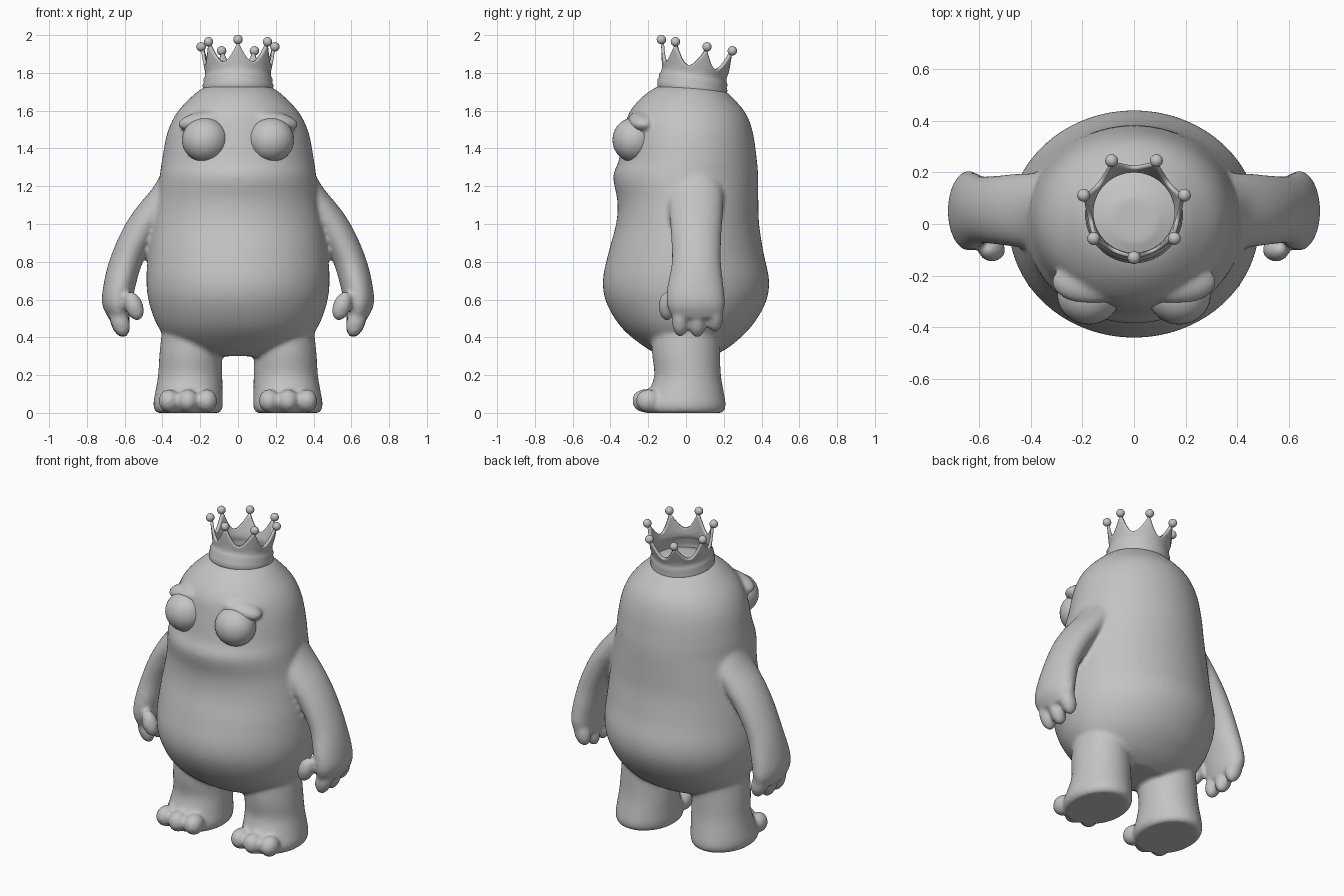
import bpy, bmesh, math
from mathutils import Matrix, Vector

if "Cube" in bpy.data.objects:
    bpy.data.objects.remove(bpy.data.objects["Cube"], do_unlink=True)

grey = bpy.data.materials.new("plain_grey")
grey.use_nodes = True
grey.diffuse_color = (0.55, 0.55, 0.55, 1)
grey.node_tree.nodes["Principled BSDF"].inputs["Base Color"].default_value = (0.55, 0.55, 0.55, 1)


def make(name, bm):
    bmesh.ops.recalc_face_normals(bm, faces=bm.faces)
    for f in bm.faces:
        f.smooth = True
    me = bpy.data.meshes.new(name)
    bm.to_mesh(me)
    bm.free()
    me.materials.append(grey)
    ob = bpy.data.objects.new(name, me)
    bpy.context.collection.objects.link(ob)
    return ob


def catmull(a, b, c, d, t):
    return 0.5 * (2 * b + (c - a) * t + (2 * a - 5 * b + 4 * c - d) * t * t
                  + (3 * b - a - 3 * c + d) * t ** 3)


def loft(bm, rows, n=48, steps=4):
    """Smooth closed stack of ellipses; row = z, centre x, radius x, front y, back y."""
    pts = []
    last = len(rows) - 1
    for i in range(last):
        near = [rows[max(0, min(last, i + k))] for k in (-1, 0, 1, 2)]
        for s in range(steps):
            pts.append([catmull(*v, s / steps) for v in zip(*near)])
    pts.append(rows[-1])
    rings = []
    for z, cx, rx, y0, y1 in pts:
        angles = [2 * math.pi * k / n for k in range(n)]
        rings.append([bm.verts.new((cx + rx * math.cos(a),
                                    (y0 + y1) / 2 + (y1 - y0) / 2 * math.sin(a), z)) for a in angles])
    for lo, hi in zip(rings, rings[1:]):
        for k in range(n):
            bm.faces.new((lo[k], lo[(k + 1) % n], hi[(k + 1) % n], hi[k]))
    bm.faces.new(rings[0])
    bm.faces.new(rings[-1])


def blob(bm, centre, radii, tilt=0.0, seg=24):
    """Ellipsoid, tilted about the front axis."""
    mat = Matrix.Translation(centre) @ Matrix.Rotation(tilt, 4, 'Y') @ Matrix.Diagonal((*radii, 1))
    bmesh.ops.create_uvsphere(bm, u_segments=seg, v_segments=seg // 2, radius=1, matrix=mat)


# Torso and head
bm = bmesh.new()
loft(bm, [
    (0.30, 0, 0.20, -0.13, 0.14),
    (0.35, 0, 0.33, -0.22, 0.23),
    (0.45, 0, 0.42, -0.34, 0.34),
    (0.58, 0, 0.47, -0.42, 0.42),
    (0.70, 0, 0.485, -0.44, 0.44),
    (0.85, 0, 0.475, -0.41, 0.41),
    (1.00, 0, 0.455, -0.37, 0.387),
    (1.12, 0, 0.435, -0.363, 0.383),
    (1.25, 0, 0.415, -0.385, 0.382),
    (1.34, 0, 0.402, -0.355, 0.375),
    (1.48, 0, 0.375, -0.33, 0.355),
    (1.58, 0, 0.33, -0.305, 0.32),
    (1.66, 0, 0.26, -0.245, 0.255),
    (1.72, 0, 0.185, -0.165, 0.185),
    (1.755, 0, 0.09, -0.07, 0.10)], n=64)

for s in (-1, 1):
    # Brow above each eye
    blob(bm, (s * 0.17, -0.225, 1.545), (0.15, 0.085, 0.055), s * 0.15)
    # Arm
    loft(bm, [
        (1.32, s * 0.31, 0.07, -0.04, 0.13),
        (1.20, s * 0.345, 0.10, -0.09, 0.19),
        (1.07, s * 0.435, 0.115, -0.09, 0.195),
        (0.95, s * 0.52, 0.102, -0.08, 0.188),
        (0.80, s * 0.593, 0.09, -0.075, 0.185),
        (0.66, s * 0.63, 0.085, -0.10, 0.20),
        (0.57, s * 0.64, 0.078, -0.10, 0.205),
        (0.50, s * 0.63, 0.055, -0.07, 0.19)])
    # Fingers and thumb
    for y, z in ((-0.03, 0.485), (0.06, 0.48), (0.152, 0.51)):
        blob(bm, (s * 0.625, y, z), (0.05, 0.045, 0.085), s * 0.3)
    blob(bm, (s * 0.55, -0.10, 0.565), (0.048, 0.046, 0.08), s * 0.35)
    # Leg and foot
    loft(bm, [
        (0.50, s * 0.24, 0.155, -0.18, 0.18),
        (0.32, s * 0.25, 0.165, -0.18, 0.18),
        (0.20, s * 0.253, 0.17, -0.168, 0.185),
        (0.11, s * 0.26, 0.178, -0.20, 0.20),
        (0.05, s * 0.264, 0.184, -0.235, 0.21),
        (0.015, s * 0.264, 0.178, -0.23, 0.205),
        (0.00, s * 0.264, 0.165, -0.215, 0.19)])
    # Toes
    for x, y in ((0.165, -0.205), (0.265, -0.22), (0.365, -0.20)):
        blob(bm, (s * x, y, 0.064), (0.056, 0.066, 0.062))

body = make("body", bm)
fuse = body.modifiers.new("fuse", 'REMESH')
fuse.mode = 'VOXEL'
fuse.voxel_size = 0.012
fuse.use_smooth_shade = True
soften = body.modifiers.new("soften", 'SMOOTH')
soften.factor = 0.5
soften.iterations = 7

# Eyes
for s, side in ((-1, "right"), (1, "left")):
    bm = bmesh.new()
    blob(bm, (s * 0.175, -0.275, 1.445), (0.122, 0.114, 0.118), seg=40)
    make(side + "_eye", bm)

# Crown: flared wall with seven concave spikes, leaning back
POINTS, PER = 7, 16
tilt = Matrix.Translation((0, 0.03, 1.71)) @ Matrix.Rotation(math.radians(-9), 4, 'X')
band = [(-0.03, 0.178), (0.0, 0.184), (0.025, 0.188), (0.04, 0.181),
        (0.055, 0.184), (0.07, 0.176), (0.09, 0.173)]
bm = bmesh.new()
columns = []
for k in range(POINTS * PER):
    a = -math.pi / 2 + 2 * math.pi * k / (POINTS * PER)
    near = abs((k % PER) / PER - 0.5) * 2
    top = 0.125 + 0.105 * near ** 1.9
    profile = band + [(0.09 + (top - 0.09) * t, 0.173 + 0.2 * (top - 0.09) * t)
                      for t in (0.25, 0.5, 0.75, 1)]
    columns.append([bm.verts.new(tilt @ Vector((r * math.cos(a), r * math.sin(a), z)))
                    for z, r in profile])
for k, col in enumerate(columns):
    nxt = columns[(k + 1) % len(columns)]
    for j in range(len(col) - 1):
        bm.faces.new((col[j], nxt[j], nxt[j + 1], col[j + 1]))
crown = make("crown", bm)
wall = crown.modifiers.new("wall", 'SOLIDIFY')
wall.thickness = 0.016
wall.offset = -1

# Crown balls
bm = bmesh.new()
for k in range(POINTS):
    a = -math.pi / 2 + 2 * math.pi * k / POINTS
    blob(bm, tilt @ Vector((0.2 * math.cos(a), 0.2 * math.sin(a), 0.238)), (0.025,) * 3, seg=20)
make("crown_balls", bm)
